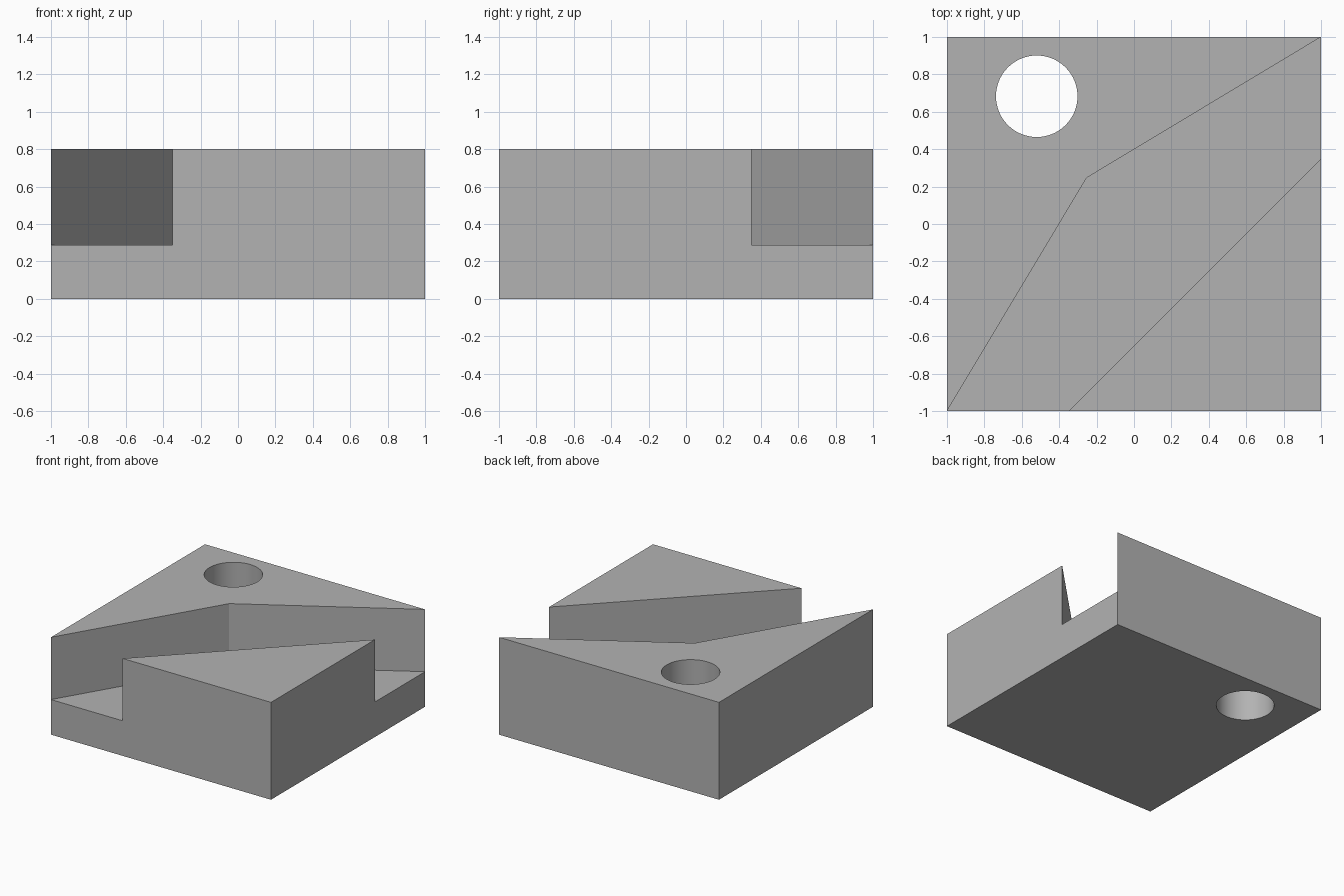
import bpy, bmesh, math

if "Cube" in bpy.data.objects:
    bpy.data.objects.remove(bpy.data.objects["Cube"])

grey = bpy.data.materials.new("plain grey")
grey.diffuse_color = (0.45, 0.45, 0.45, 1)
grey.use_nodes = True
grey.node_tree.nodes["Principled BSDF"].inputs["Base Color"].default_value = grey.diffuse_color


def prism(name, outline, z0, z1):
    """Upright prism from a counter-clockwise outline."""
    bm = bmesh.new()
    face = bm.faces.new([bm.verts.new((x, y, z0)) for x, y in outline])
    top = bmesh.ops.extrude_face_region(bm, geom=[face])["geom"]
    verts = [v for v in top if isinstance(v, bmesh.types.BMVert)]
    bmesh.ops.translate(bm, verts=verts, vec=(0, 0, z1 - z0))
    bmesh.ops.recalc_face_normals(bm, faces=bm.faces)
    mesh = bpy.data.meshes.new(name)
    bm.to_mesh(mesh)
    bm.free()
    mesh.materials.append(grey)
    obj = bpy.data.objects.new(name, mesh)
    bpy.context.collection.objects.link(obj)
    return obj


# Square block
block = prism("grooved_block", [(-1, -1), (1, -1), (1, 1), (-1, 1)], 0, 0.8)

# Bent-backed diagonal channel, open at the front and right sides
channel = prism("channel_cutter", [
    (-1, -1), (-1, -1.2), (-0.55, -1.2), (1.2, 0.55),
    (1.2, 1), (1, 1), (-0.253, 0.247)], 0.288, 1.0)

# Round through hole in the back left corner
steps = 64
hole = prism("hole_cutter", [
    (-0.52 + 0.218 * math.cos(2 * math.pi * i / steps),
     0.683 + 0.218 * math.sin(2 * math.pi * i / steps))
    for i in range(steps)], -0.2, 1.0)

bpy.context.view_layer.objects.active = block
block.select_set(True)
for cutter in (channel, hole):
    mod = block.modifiers.new(cutter.name, "BOOLEAN")
    mod.operation = "DIFFERENCE"
    mod.solver = "EXACT"
    mod.object = cutter
    bpy.ops.object.modifier_apply(modifier=mod.name)
    bpy.data.objects.remove(cutter)

# Smooth hole wall, crisp edges elsewhere
bpy.ops.object.shade_smooth_by_angle(angle=math.radians(20))
